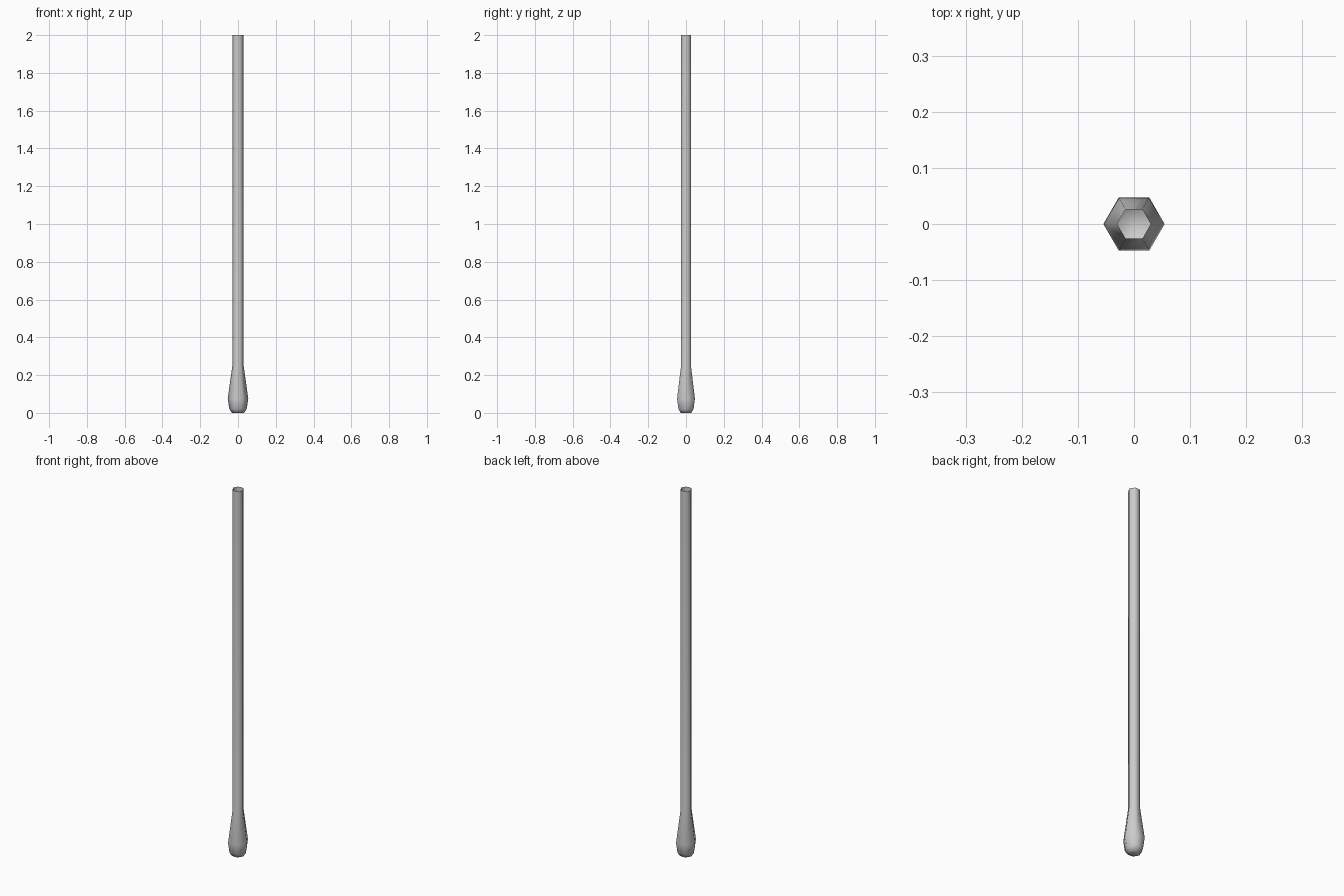
import bpy, bmesh, math

if "Cube" in bpy.data.objects:
    bpy.data.objects.remove(bpy.data.objects["Cube"])

SIDES = 6
# (radius, height) from the rounded tip up to the open end of the shaft
PROFILE = [(0.032, 0.0), (0.046, 0.02), (0.0545, 0.075), (0.03, 0.25), (0.03, 2.0)]


def ring(bm, radius, z):
    return [bm.verts.new((radius * math.cos(math.tau * i / SIDES),
                          radius * math.sin(math.tau * i / SIDES), z))
            for i in range(SIDES)]


bm = bmesh.new()
rings = [ring(bm, r, z) for r, z in PROFILE]

# Side walls of bulb and shaft
for low, high in zip(rings, rings[1:]):
    for i in range(SIDES):
        j = (i + 1) % SIDES
        bm.faces.new((low[i], low[j], high[j], high[i]))

# Closed bottom of the bulb
bm.faces.new(list(reversed(rings[0])))

for face in bm.faces:
    face.smooth = True

mesh = bpy.data.meshes.new("bulb_tipped_rod")
bm.to_mesh(mesh)
bm.free()
rod = bpy.data.objects.new("bulb_tipped_rod", mesh)
bpy.context.collection.objects.link(rod)
